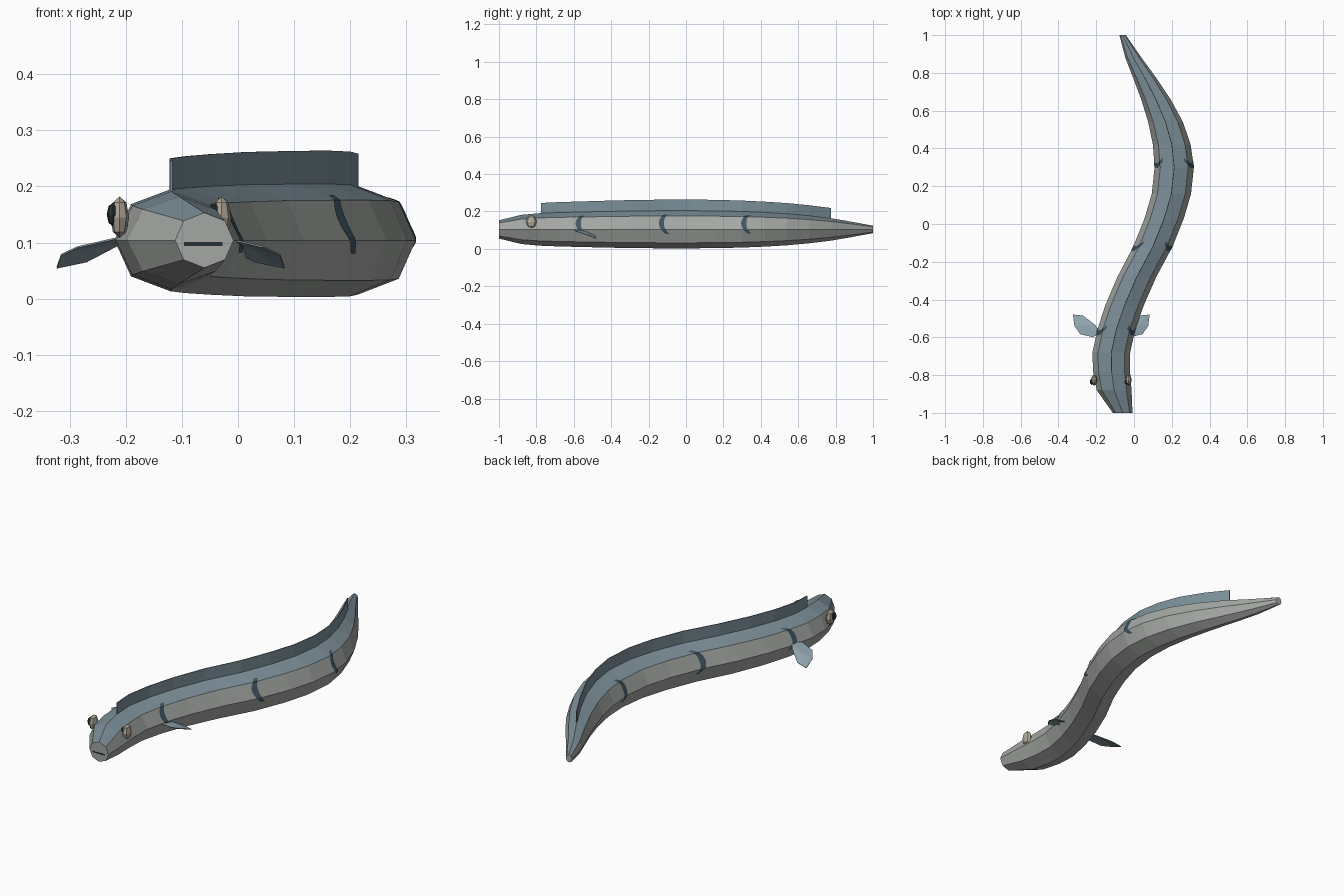
import bpy, math
from mathutils import Vector

if "Cube" in bpy.data.objects:
    bpy.data.objects.remove(bpy.data.objects["Cube"])


def mat(name, r, g, b):
    m = bpy.data.materials.new(name)
    m.diffuse_color = (r, g, b, 1)
    m.use_nodes = True
    m.node_tree.nodes["Principled BSDF"].inputs["Base Color"].default_value = m.diffuse_color
    return m


BACK = mat("back_blue_grey", .2, .27, .31)
BELLY = mat("belly_grey", .37, .39, .37)
FIN = mat("fin_blue", .2, .28, .32)
PEC = mat("side_fin_blue", .27, .36, .41)
BAND = mat("band_dark", .05, .09, .12)
EYE = mat("eye_tan", .45, .40, .32)
DARK = mat("dark", .02, .03, .035)

# Body stations: y, centre x, half width, half height
ST = [(-1, -.06, .052, .049), (-.88, -.105, .092, .078), (-.78, -.119, .098, .087),
      (-.68, -.12, .1, .091), (-.56, -.094, .1, .094), (-.43, -.05, .102, .097),
      (-.28, .015, .103, .1), (-.12, .1, .104, .101), (.03, .16, .104, .101),
      (.16, .198, .104, .1), (.3, .213, .104, .097), (.42, .2, .1, .092),
      (.54, .167, .092, .085), (.66, .116, .078, .074), (.775, .056, .061, .06),
      (.88, -.003, .043, .042), (1, -.06, .017, .02)]
ZC = .104


def station(y):
    for a, b in zip(ST, ST[1:]):
        if y <= b[0]:
            t = (y - a[0]) / (b[0] - a[0])
            return [p + (q - p) * t for p, q in zip(a, b)]
    return ST[-1]


def surf(y, u, grow=1.0):
    # point on the eight-sided skin; u counts corners from the +x side upward
    _, cx, rx, rz = station(y)
    k = math.floor(u)
    a, b = [Vector((math.cos(i * math.pi / 4), math.sin(i * math.pi / 4))) for i in (k, k + 1)]
    p = a.lerp(b, u - k) * grow
    return (cx + rx * p.x, y, ZC + rz * p.y)


def mesh(name, verts, faces, *mats):
    me = bpy.data.meshes.new(name)
    me.from_pydata(verts, [], faces)
    for m in mats:
        me.materials.append(m)
    ob = bpy.data.objects.new(name, me)
    bpy.context.collection.objects.link(ob)
    return ob


def strip(name, rows, m):
    n = len(rows[0])
    verts = [p for r in rows for p in r]
    faces = [(i * n + j, i * n + j + 1, (i + 1) * n + j + 1, (i + 1) * n + j)
             for i in range(len(rows) - 1) for j in range(n - 1)]
    return mesh(name, verts, faces, m)


# Body
verts = [surf(s[0], u) for s in ST for u in range(8)]
faces = [(i * 8 + j, i * 8 + (j + 1) % 8, i * 8 + 8 + (j + 1) % 8, i * 8 + 8 + j)
         for i in range(len(ST) - 1) for j in range(8)]
caps = [tuple(range(7, -1, -1)), tuple(len(verts) - 8 + j for j in range(8))]
body = mesh("body", verts, [tuple(reversed(f)) for f in faces] + caps, BELLY, BACK)
for i in range(len(faces)):
    if i % 8 in (1, 2):
        body.data.polygons[i].material_index = 1

# Back fin along the spine
rows = []
for y in [-.775] + [s[0] for s in ST[3:14]] + [.775]:
    x, _, z = surf(y, 2)
    rows.append([(x, y, z - .01), (x, y, z + .059 - .006 * abs(y))])
fin = strip("back_fin", rows, FIN)
mod = fin.modifiers.new("thickness", "SOLIDIFY")
mod.thickness, mod.offset = .004, 0

# Curved bands on both flanks
for n, y0 in enumerate((-.59, -.145, .295)):
    for side in (1, -1):
        rows = []
        for i in range(13):
            t = i / 6 - 1
            u = .46 + .78 * t
            y = y0 + .035 * t * t
            w = .028 - .008 * abs(t)
            u = u if side == 1 else 4 - u
            rows.append([surf(y, u, 1.03), surf(y + w, u, 1.03)])
        strip(f"band_{n}_{'right' if side == 1 else 'left'}", rows, BAND)

# Side fins, a folded fan mirrored about the head's centre line
HX = -.12
outline = [(.095, -.6, .108), (.165, -.583, .092), (.195, -.54, .078), (.203, -.48, .055),
           (.15, -.485, .066), (.085, -.535, .1), (.06, -.57, .112)]
for side, nm in ((1, "right"), (-1, "left")):
    pts = [(HX + side * x, y, z) for x, y, z in [(.145, -.535, .09)] + outline]
    n = len(outline)
    f = [(0, 1 + i, 1 + (i + 1) % n) for i in range(n)]
    ob = mesh(f"side_fin_{nm}", pts, f, PEC)
    mod = ob.modifiers.new("thickness", "SOLIDIFY")
    mod.thickness, mod.offset = .003, 0


def ball(name, loc, scale, m):
    bpy.ops.mesh.primitive_uv_sphere_add(segments=8, ring_count=4, radius=1, location=loc)
    ob = bpy.context.object
    ob.name, ob.scale = name, scale
    ob.data.materials.append(m)


# Eyes, each with a pupil
for side, nm in ((1, "right"), (-1, "left")):
    x = HX + side * .091
    ball(f"eye_{nm}", (x, -.827, .145), (.017, .029, .037), EYE)
    ball(f"pupil_{nm}", (x - .012, -.835, .15), (.011, .017, .021), DARK)

# Mouth slit
bpy.ops.mesh.primitive_cube_add(size=1, location=(-.062, -.998, .097))
mouth = bpy.context.object
mouth.name, mouth.scale = "mouth", (.068, .006, .007)
mouth.data.materials.append(DARK)
